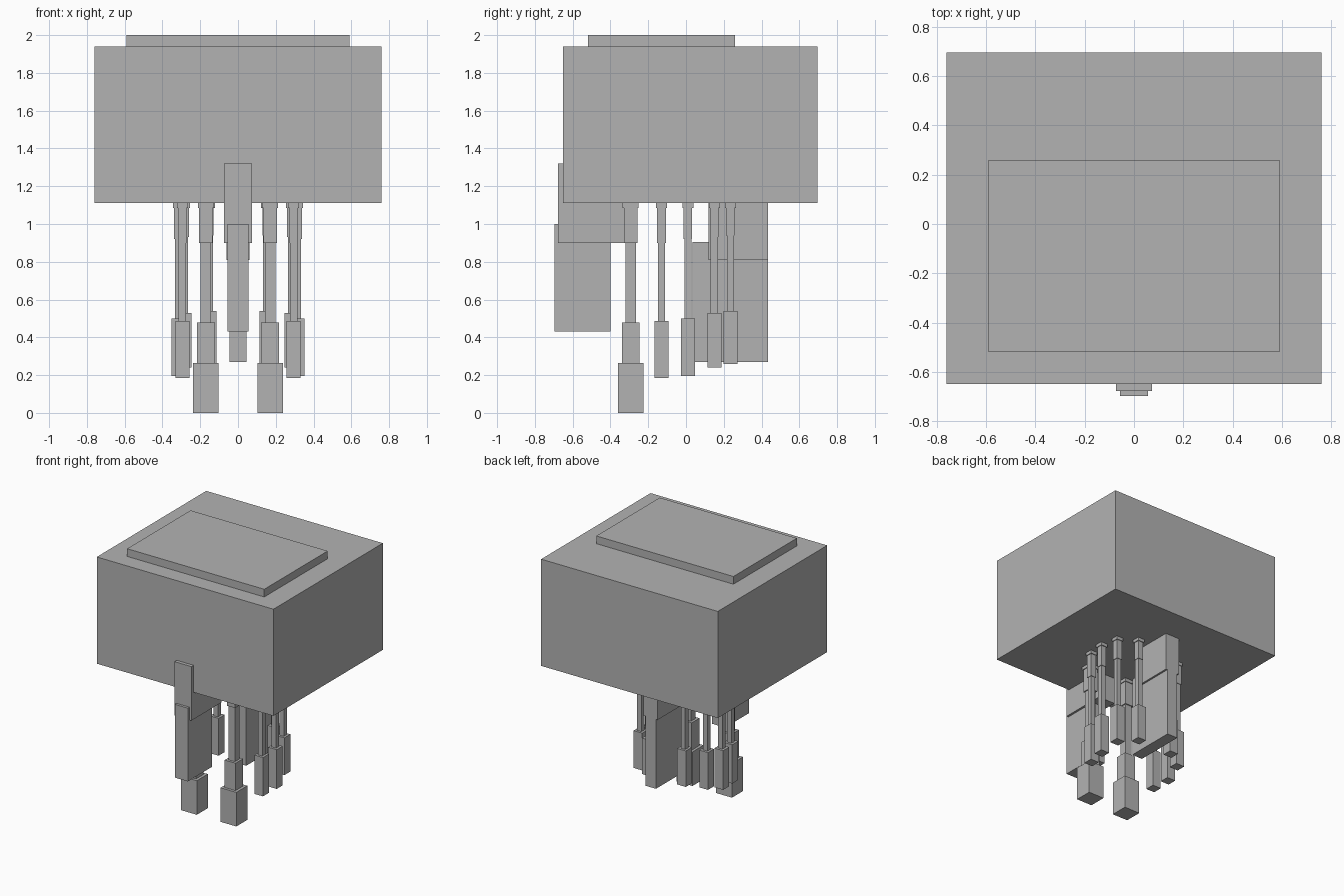
import bpy

if "Cube" in bpy.data.objects:
    bpy.data.objects.remove(bpy.data.objects["Cube"])

grey = bpy.data.materials.new("plain grey")
grey.diffuse_color = (0.45, 0.45, 0.45, 1)
grey.use_nodes = True
grey.node_tree.nodes["Principled BSDF"].inputs["Base Color"].default_value = grey.diffuse_color


def box(name, x, y, z):
    """Box from (min, max) ranges on each axis."""
    bpy.ops.mesh.primitive_cube_add(size=1, location=[(a + b) / 2 for a, b in (x, y, z)])
    ob = bpy.context.object
    ob.name = name
    ob.scale = [b - a for a, b in (x, y, z)]
    bpy.ops.object.transform_apply(location=False, rotation=False, scale=True)
    ob.data.materials.append(grey)
    return ob


# Bell and its raised lid
box("bell", (-0.76, 0.76), (-0.65, 0.695), (1.11, 1.94))
box("bell_lid", (-0.59, 0.59), (-0.52, 0.26), (1.94, 2.0))

# Flat central arms, front and back
box("front_arm_upper", (-0.073, 0.073), (-0.677, -0.31), (0.90, 1.32))
box("front_arm_lower", (-0.056, 0.056), (-0.697, -0.40), (0.43, 1.0))
box("back_arm_upper", (-0.061, 0.061), (0.12, 0.435), (0.81, 1.2))
box("back_arm_lower", (-0.046, 0.046), (0.035, 0.435), (0.27, 0.905))


def tentacle(label, x, y, parts):
    """Stack of square segments: (part, half width, bottom, top)."""
    for part, r, z0, z1 in parts:
        box(f"{label}_{part}", (x - r, x + r), (y - r, y + r), (z0, z1))


# Slim tentacles: x, y, foot bottom, foot top, middle top
slim = [(0.295, -0.13, 0.185, 0.487, 0.90),
        (0.315, 0.01, 0.195, 0.50, 0.92),
        (0.283, 0.15, 0.24, 0.53, 0.93),
        (0.152, 0.235, 0.26, 0.54, 0.94)]

for side, s in (("left", -1), ("right", 1)):
    # Thick front tentacle with a heavy foot
    tentacle(f"{side}_front_tentacle", s * 0.17, -0.293, [
        ("foot", 0.068, 0.0, 0.265),
        ("shin", 0.047, 0.265, 0.478),
        ("middle", 0.028, 0.478, 0.90),
        ("upper", 0.036, 0.90, 1.085),
        ("cap", 0.042, 1.085, 1.11)])
    for i, (x, y, z0, z1, z2) in enumerate(slim, 1):
        tentacle(f"{side}_slim_tentacle_{i}", s * x, y, [
            ("foot", 0.037, z0, z1),
            ("middle", 0.019, z1, z2),
            ("upper", 0.023, z2, 1.085),
            ("cap", 0.029, 1.085, 1.11)])
